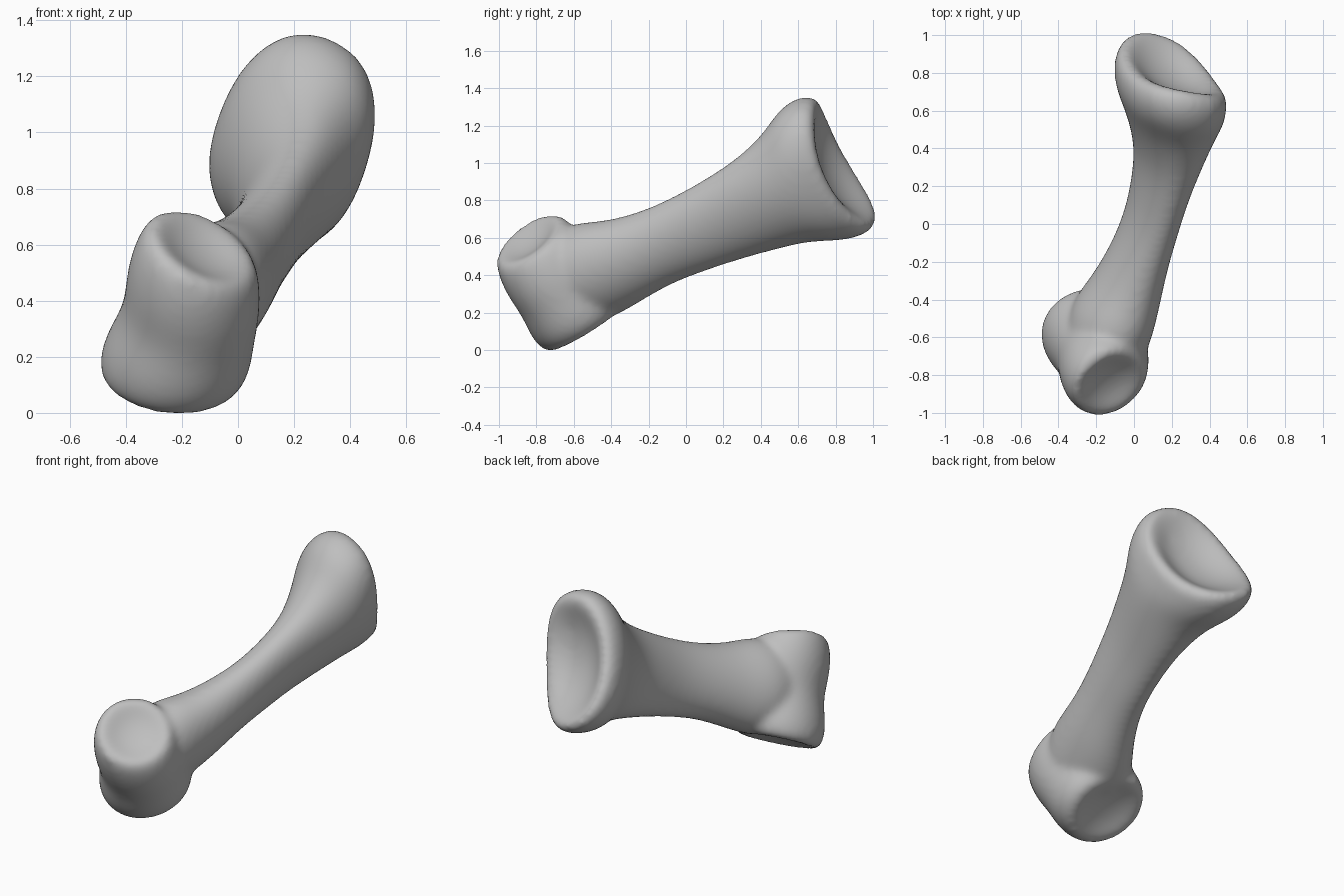
import bpy
import bmesh
from math import cos, sin, pi, copysign
from mathutils import Vector

cube = bpy.data.objects.get("Cube")
if cube:
    bpy.data.objects.remove(cube, do_unlink=True)

# Local frame: along the shaft, across the joint, and toward the flat face
ORIGIN = Vector((0.085, 0, 0.63))
ALONG = Vector((0.22, 0.90, 0.37)).normalized()
ACROSS = Vector((0.33, -0.37, 0.87))
ACROSS = (ACROSS - ALONG * ACROSS.dot(ALONG)).normalized()
FACING = ALONG.cross(ACROSS)
SIDES = 28


def place(s, u, v):
    return ORIGIN + ALONG * s + ACROSS * u + FACING * v


def loft(bm, rings):
    """Skin a list of rings and close both ends."""
    rows = [[bm.verts.new(p) for p in ring] for ring in rings]
    for low, high in zip(rows, rows[1:]):
        for i in range(SIDES):
            j = (i + 1) % SIDES
            bm.faces.new((low[i], low[j], high[j], high[i]))
    bm.faces.new(rows[0][::-1])
    bm.faces.new(rows[-1])


def round_power(c, power):
    return copysign(abs(c) ** (2 / power), c)


def shaft_ring(s, a, b, u0, v0, power=2.0, saddle=0.0):
    ring = []
    for i in range(SIDES):
        ang = 2 * pi * i / SIDES
        u = u0 + a * round_power(cos(ang), power)
        v = v0 + b * round_power(sin(ang), power)
        # The cup rim dips at its sides, most of all on the flat face
        dip = saddle * (u * u - 0.05 * u - 0.16 * (v - v0))
        ring.append(place(s + dip, u, v))
    return ring


def pulley_ring(u0, radius, v0):
    ring = []
    for i in range(SIDES):
        ang = 2 * pi * i / SIDES
        reach = radius * cos(ang)
        v = v0 + radius * sin(ang)
        # The knuckle flares away from the flat face and leans along the shaft
        u = u0 * (1 - 0.6 * v) + 0.13 * reach
        ring.append(place(-0.785 - 0.13 * u0 + reach, u, v))
    return ring


bm = bmesh.new()

# Shaft widening into the head, then folding inward as a shallow cup
shaft = [
    (-0.85, 0.18, 0.17, -0.02, -0.09),
    (-0.70, 0.265, 0.217, -0.015, -0.088),
    (-0.55, 0.282, 0.220, -0.015, -0.084),
    (-0.40, 0.243, 0.184, -0.02, -0.045),
    (-0.20, 0.216, 0.150, -0.01, -0.02),
    (0.00, 0.222, 0.134, -0.005, 0),
    (0.20, 0.241, 0.139, 0, 0),
    (0.40, 0.270, 0.167, 0.004, -0.002),
    (0.60, 0.317, 0.236, 0.014, -0.037),
]
head = [
    (0.71, 0.393, 0.278, 0.023, -0.075, 2.2, 0.1),
    (0.795, 0.416, 0.284, 0.016, -0.092, 2.3, 0.25),
    (0.85, 0.404, 0.279, 0.008, -0.092, 2.3, 0.4),
    (0.885, 0.363, 0.245, 0, -0.09, 2.3, 0.5),
    (0.87, 0.305, 0.2, 0, -0.09, 2.2, 0.5),
    (0.835, 0.22, 0.14, 0, -0.085, 2.1, 0.5),
    (0.815, 0.12, 0.075, 0, -0.08, 2.0, 0.5),
    (0.81, 0.03, 0.02, 0, -0.08, 2.0, 0.5),
]
loft(bm, [shaft_ring(*row) for row in shaft + head])

# Knuckle: shallow grooved pulley with dished sides
pulley = [
    (-0.265, 0.03, -0.09), (-0.275, 0.12, -0.09), (-0.302, 0.19, -0.09),
    (-0.295, 0.237, -0.09), (-0.23, 0.264, -0.088), (-0.15, 0.262, -0.088),
    (-0.05, 0.243, -0.085), (0.05, 0.252, -0.105), (0.13, 0.248, -0.12),
    (0.20, 0.232, -0.13), (0.25, 0.205, -0.135), (0.245, 0.16, -0.13),
    (0.22, 0.10, -0.13), (0.21, 0.03, -0.13),
]
loft(bm, [pulley_ring(*row) for row in pulley])
bmesh.ops.recalc_face_normals(bm, faces=bm.faces[:])

mesh = bpy.data.meshes.new("bone_parts")
bm.to_mesh(mesh)
bm.free()
bone = bpy.data.objects.new("finger_bone", mesh)
bpy.context.scene.collection.objects.link(bone)

# Fuse the shaft and knuckle into one smooth surface
subdivide = bone.modifiers.new("round", "SUBSURF")
subdivide.levels = subdivide.render_levels = 2
fuse = bone.modifiers.new("fuse", "REMESH")
fuse.mode = "VOXEL"
fuse.voxel_size = 0.018
soften = bone.modifiers.new("soften", "SMOOTH")
soften.factor = 0.5
soften.iterations = 14

graph = bpy.context.evaluated_depsgraph_get()
fused = bpy.data.meshes.new_from_object(bone.evaluated_get(graph))
bone.modifiers.clear()
bone.data = fused
fused.name = "finger_bone"

# Stand the bone on the ground, centred
spans = [[vert.co[k] for vert in fused.vertices] for k in range(3)]
shift = Vector([-(min(span) + max(span)) / 2 for span in spans])
shift.z = -min(spans[2])
for vert in fused.vertices:
    vert.co += shift

for face in fused.polygons:
    face.use_smooth = True

# Plain grey bone
grey = bpy.data.materials.new("bone_grey")
grey.use_nodes = True
colour = (0.52, 0.52, 0.52, 1)
grey.diffuse_color = colour
shader = grey.node_tree.nodes["Principled BSDF"]
shader.inputs["Base Color"].default_value = colour
shader.inputs["Roughness"].default_value = 0.7
fused.materials.clear()
fused.materials.append(grey)
